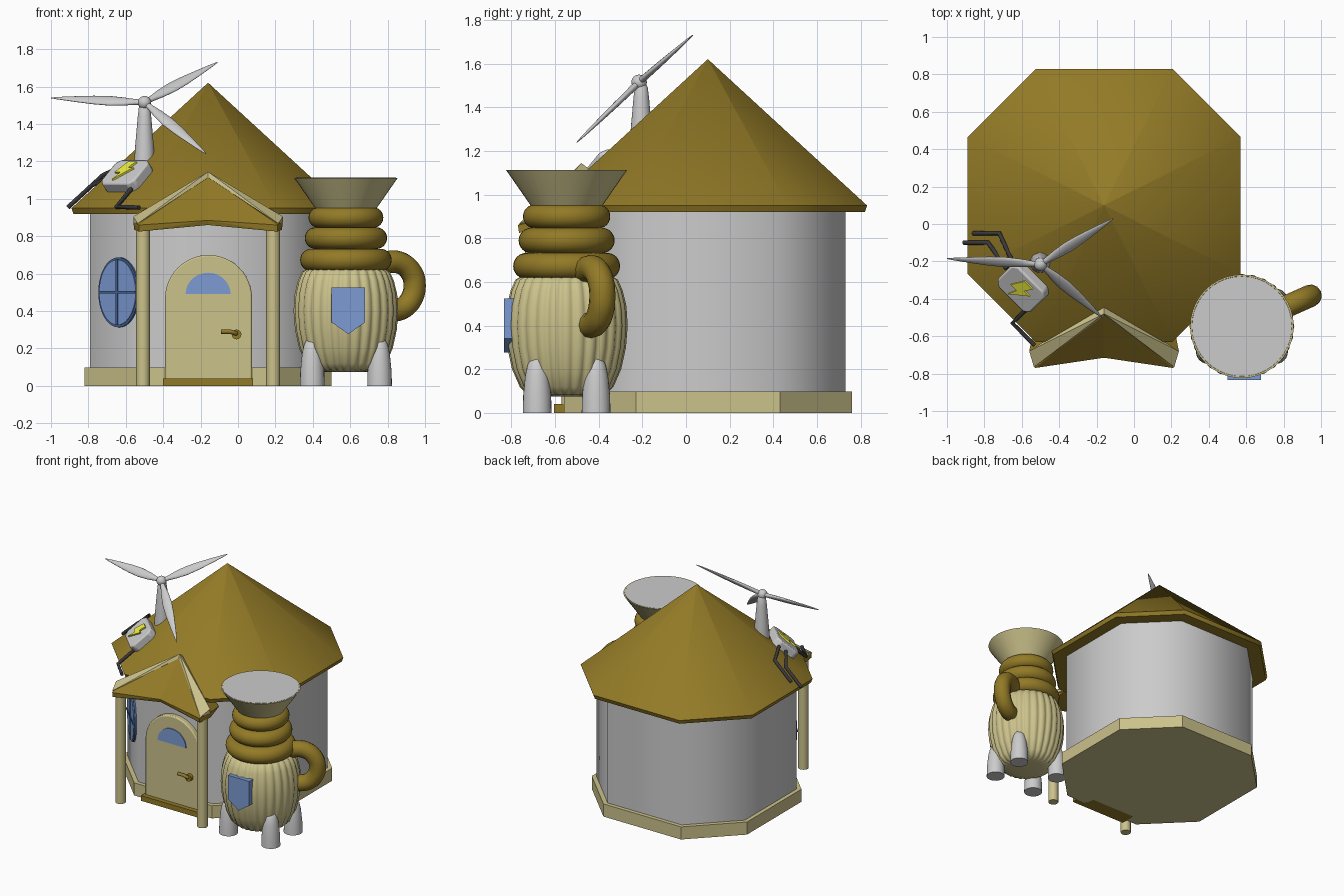
import bpy, bmesh
from math import sin, cos, pi, radians
from mathutils import Vector, Matrix

if "Cube" in bpy.data.objects:
    bpy.data.objects.remove(bpy.data.objects["Cube"])

def mat(name, c):
    m = bpy.data.materials.new(name)
    m.diffuse_color = (*c, 1)
    m.use_nodes = True
    m.node_tree.nodes["Principled BSDF"].inputs["Base Color"].default_value = m.diffuse_color
    return m

BROWN = mat("brown", (0.29, 0.195, 0.02))
CREAM = mat("cream", (0.60, 0.54, 0.26))
BLUE = mat("blue", (0.20, 0.33, 0.65))
NAVY = mat("dark_blue", (0.06, 0.13, 0.30))
YELLOW = mat("yellow", (0.85, 0.85, 0.05))
DARK = mat("dark", (0.04, 0.04, 0.045))

def finish(name, bm, m=None, angle=40):
    bmesh.ops.recalc_face_normals(bm, faces=bm.faces)
    me = bpy.data.meshes.new(name)
    bm.to_mesh(me)
    bm.free()
    ob = bpy.data.objects.new(name, me)
    bpy.context.collection.objects.link(ob)
    if m:
        me.materials.append(m)
    bpy.ops.object.select_all(action='DESELECT')
    ob.select_set(True)
    bpy.context.view_layer.objects.active = ob
    if angle:
        bpy.ops.object.shade_smooth_by_angle(angle=radians(angle))
    return ob

def loft(name, rings, m=None, angle=40):
    """Skin a list of equal-length point rings and cap both ends."""
    bm = bmesh.new()
    vs = [[bm.verts.new(p) for p in r] for r in rings]
    n = len(rings[0])
    for a, b in zip(vs, vs[1:]):
        for i in range(n):
            j = (i + 1) % n
            bm.faces.new((a[i], a[j], b[j], b[i]))
    bm.faces.new(vs[0])
    bm.faces.new(vs[-1])
    return finish(name, bm, m, angle)

def lathe(name, cx, cy, prof, m=None, seg=32, angle=40, flute=0, depth=0):
    rings = []
    for r, z in prof:
        rings.append([(cx + (r + depth * abs(cos(flute * t / 2)) - depth) * cos(t),
                       cy + (r + depth * abs(cos(flute * t / 2)) - depth) * sin(t), z)
                      for t in [2 * pi * i / seg for i in range(seg)]])
    return loft(name, rings, m, angle)

def octagon(name, prof, m=None, angle=0):
    """Octagonal layers round the house axis: (half width, z)."""
    base = [(.5, -1), (1, -.5), (1, .5), (.5, 1), (-.5, 1), (-1, .5), (-1, -.5), (-.5, -1)]
    return loft(name, [[(HX + h * x, HY + h * y, z) for x, y in base] for h, z in prof], m, angle)

def frame(o, u, v):
    u, v = Vector(u).normalized(), Vector(v).normalized()
    M = Matrix((u, v, u.cross(v))).transposed().to_4x4()
    M.translation = o
    return M

def prism(name, pts, d, M, m=None, angle=30, bevel=0):
    """Extrude a 2D outline by d along the frame normal."""
    ob = loft(name, [[M @ Vector((x, y, z)) for x, y in pts] for z in (0, d)], m, angle)
    if bevel:
        b = ob.modifiers.new("bevel", 'BEVEL')
        b.width, b.segments, b.limit_method = bevel, 2, 'ANGLE'
    return ob

def hulls(name, groups, m):
    bm = bmesh.new()
    for g in groups:
        bmesh.ops.convex_hull(bm, input=[bm.verts.new(p) for p in g])
    return finish(name, bm, m, 0)

def tube(name, pts, r, m, smooth=True, res=8):
    cu = bpy.data.curves.new(name, 'CURVE')
    cu.dimensions, cu.bevel_depth, cu.bevel_resolution, cu.use_fill_caps = '3D', r, 4, True
    cu.resolution_u = res
    s = cu.splines.new('BEZIER' if smooth else 'POLY')
    p = s.bezier_points if smooth else s.points
    p.add(len(pts) - 1)
    for q, c in zip(p, pts):
        if smooth:
            q.co, q.handle_left_type, q.handle_right_type = c, 'AUTO', 'AUTO'
        else:
            q.co = (*c, 1)
    ob = bpy.data.objects.new(name, cu)
    bpy.context.collection.objects.link(ob)
    cu.materials.append(m)
    return ob

def ellipse(a, b, t0=0, t1=2 * pi, n=40, cx=0, cy=0):
    return [(cx + a * cos(t0 + (t1 - t0) * i / n), cy + b * sin(t0 + (t1 - t0) * i / n)) for i in range(n)]

def rect(x0, x1, y0, y1):
    return [(x0, y0), (x1, y0), (x1, y1), (x0, y1)]

def front(y):
    return frame((0, y, 0), (1, 0, 0), (0, 0, 1))

# House: plinth, wall, roof
HX, HY = -0.16, 0.10
octagon("plinth", [(.66, 0), (.66, .097)], CREAM)
octagon("wall", [(.63, .05), (.63, .95)], None, 60)
octagon("roof", [(.70, .92), (.72, .92), (.73, .95), (.001, 1.62)], BROWN, 48)

def roof_z(x, y):
    dx, dy = abs(x - HX), abs(y - HY)
    return 1.62 - .67 * max(dx / .73, dy / .73, (dx + dy) / 1.095)

# Porch roof, gable trim, posts, step
def both(pts):
    return [[(HX + s * x, y, z) for x, y, z in pts] for s in (-1, 1)]

hulls("porch_roof", both([(0, -.48, 1.12), (.37, -.77, .86), (.37, -.765, .825), (0, -.715, .885),
                          (0, -.705, .86), (.40, -.68, .88), (.395, -.67, .835), (0, -.5, .86),
                          (.37, -.53, .86)]), BROWN)
hulls("gable_trim", both([(0, -.48, 1.145), (0, -.49, 1.115), (.40, -.68, .905), (.40, -.68, .875),
                          (.375, -.765, .868), (0, -.42, 1.10)]), CREAM)
for side in (-1, 1):
    lathe("porch_post", HX + side * .348, -.70, [(.037, 0), (.037, .87)], CREAM, 20)
prism("door_step", rect(-.40, .08, 0, .04), .12, front(-.485), BROWN)

# Door with fanlight and handle
arch = [(-.39, .03), (.075, .03)] + ellipse(.2325, .232, 0, pi, 24, -.1575, .468) + [(-.39, .468)]
prism("door", arch, .06, front(-.51), CREAM, 30, .008)
prism("door_fanlight", ellipse(.12, .115, 0, pi, 24, HX, .49) + [(HX - .12, .49)], .012, front(-.565), BLUE)
tube("door_handle", [(-.01, -.56, .28), (-.01, -.60, .28), (-.04, -.60, .29), (-.09, -.60, .29)], .012, BROWN, False)
prism("handle_plate", ellipse(.026, .026, n=20, cx=-.008, cy=.275), .03, front(-.565), BROWN)

# Oval window on the front-left wall
W = frame((-.6325, -.3725, .50), (1, -1, 0), (0, 0, 1))
prism("window_frame", ellipse(.15, .187), .012, W, NAVY)
prism("window_glass", ellipse(.138, .175), .018, W, BLUE)
prism("window_bar_upright", rect(-.007, .007, -.175, .175), .024, W, NAVY)
prism("window_bar_cross", rect(-.138, .138, -.006, .006), .024, W, NAVY)

# Wind turbine
hub = Vector((-.5, -.215, 1.515))
lathe("turbine_tower", -.50, -.205, [(.056, 1.18), (.05, 1.28), (.036, 1.44), (.03, 1.49), (.018, 1.515)], None, 24, 50)
lathe("turbine_hub", hub.x, hub.y,
      [(.035 * sin(pi * i / 12) + .0005, hub.z - .035 * cos(pi * i / 12)) for i in range(13)], None, 20, 60)
axis = Vector((0, -.68, .73))
for tip in ((-1.0, -.185, 1.54), (-.11, .03, 1.73), (-.17, -.50, 1.24)):
    d = Vector(tip) - hub
    w = d.cross(axis).normalized()
    n = w.cross(d).normalized()
    rings = [[hub + d * t + w * (a * cos(k * pi / 8)) + n * (b * sin(k * pi / 8)) for k in range(16)]
             for t, a, b in ((0, .014, .014), (.1, .017, .015), (.22, .028, .014), (.38, .035, .013),
                             (.55, .031, .011), (.75, .02, .008), (.92, .009, .005), (1, .002, .002))]
    loft("turbine_blade", rings, None, 60)

# Power box with bolt sign and cables
u, v = Vector((1, -1, 0)), Vector((.534, .534, .655))
top = frame((-.61, -.353, 1.15), u, v)
c = .03
outline = [(-.125 + c, -.1), (.125 - c, -.1), (.125, -.1 + c), (.125, .1 - c),
           (.125 - c, .1), (-.125 + c, .1), (-.125, .1 - c), (-.125, -.1 + c)]
prism("power_box", outline, .07, top @ Matrix.Translation((0, 0, -.075)), None, 30, .01)
prism("bolt_sign", [(-.015, .07), (.045, .07), (.02, .02), (.06, .02), (-.03, -.075), (-.01, -.015), (-.055, -.015)],
      .012, top @ Matrix.Translation((0, 0, -.006)), YELLOW, 0)
for path in ([(-.65, -.20), (-.72, -.05), (-.86, -.05)], [(-.68, -.24), (-.78, -.10), (-.91, -.10)],
             [(-.57, -.45), (-.65, -.53), (-.53, -.65)]):
    tube("cable", [(x, y, roof_z(x, y) + .022) for x, y in path], .012, DARK, False)

# Pot: fluted body, stacked rings, funnel, legs, handle, badge
PX, PY = .577, -.547
lathe("pot_body", PX, PY, [(.12, .075), (.18, .085), (.215, .12), (.25, .20), (.272, .30), (.28, .40),
                           (.274, .49), (.257, .56), (.235, .61), (.20, .63)], CREAM, 168, 70, 28, .012)
for z, r, h in ((.673, .245, .06), (.79, .22, .058), (.90, .20, .055)):
    prof = [(r - h + h * cos(a), z + h * sin(a)) for a in [-pi / 2 + pi * i / 12 for i in range(13)]]
    lathe("pot_ring", PX, PY, [(.13, z - h)] + prof + [(.13, z + h)], BROWN, 40, 60)
lathe("funnel", PX, PY, [(.15, .93), (.168, .955), (.277, 1.112), (.268, 1.112), (.16, .962)], CREAM, 40)
lathe("funnel_lining", PX, PY, [(.267, 1.113), (.215, 1.042), (.158, .966), (.08, .958), (.001, .956)], None, 40, 60)
for sx in (-1, 1):
    for sy in (-1, 1):
        lathe("pot_leg", PX + sx * .18, PY + sy * .135,
              [(.066, 0), (.064, .08), (.055, .17), (.044, .22), (.028, .25), (.004, .262)], None, 24, 60)
a = radians(24)
tube("pot_handle", [(PX + r * cos(a), PY + r * sin(a), z) for r, z in
                    ((.20, .655), (.31, .66), (.38, .61), (.402, .54), (.38, .46), (.33, .415), (.24, .40))], .06, BROWN)
prism("badge", [(.50, .525), (.68, .525), (.68, .34), (.59, .277), (.50, .34)], .06, front(-.775), BLUE)
